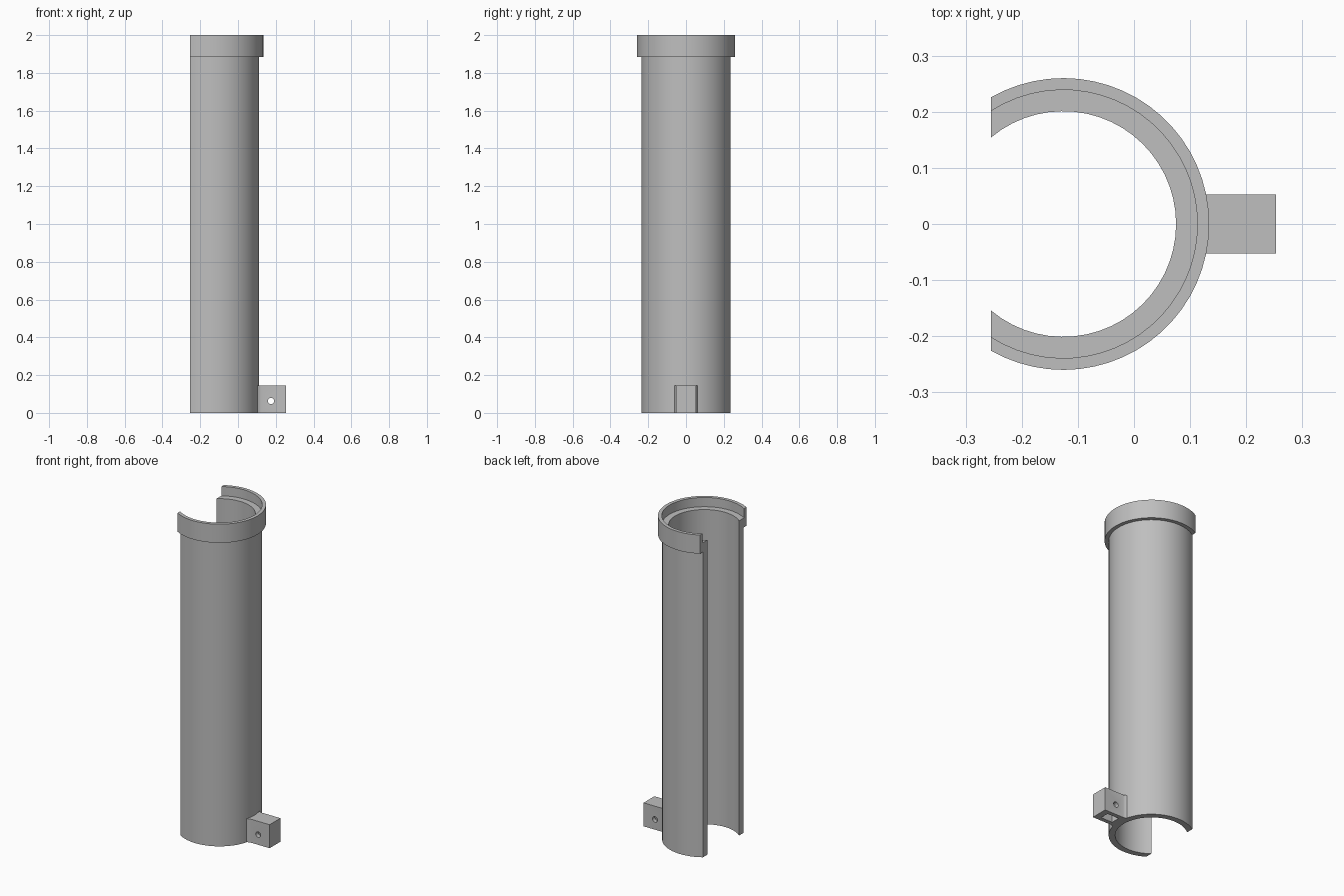
import bpy, bmesh, math
from mathutils import Matrix

if "Cube" in bpy.data.objects:
    bpy.data.objects.remove(bpy.data.objects["Cube"], do_unlink=True)

AXIS_X = -0.126      # centre of the round body
CUT_X = -0.255       # flat plane of the open side
STEPS = 40           # segments along each arc

grey = bpy.data.materials.new("plain grey")
grey.use_nodes = True
colour = (0.52, 0.52, 0.52, 1)
grey.diffuse_color = colour
grey.node_tree.nodes["Principled BSDF"].inputs["Base Color"].default_value = colour


def make_object(name, bm):
    bmesh.ops.recalc_face_normals(bm, faces=bm.faces)
    mesh = bpy.data.meshes.new(name)
    bm.to_mesh(mesh)
    bm.free()
    mesh.materials.append(grey)
    obj = bpy.data.objects.new(name, mesh)
    bpy.context.collection.objects.link(obj)
    return obj


def activate(obj):
    bpy.ops.object.select_all(action='DESELECT')
    obj.select_set(True)
    bpy.context.view_layer.objects.active = obj


def open_lathe(name, profile):
    """Sweep a closed (radius, z) profile round the axis, ending flat at CUT_X."""
    bm = bmesh.new()
    rails = []
    for r, z in profile:
        end = math.acos((CUT_X - AXIS_X) / r)
        angles = [end * (2 * i / STEPS - 1) for i in range(STEPS + 1)]
        rails.append([bm.verts.new((AXIS_X + r * math.cos(a), r * math.sin(a), z))
                      for a in angles])
    for a, b in zip(rails, rails[1:] + rails[:1]):
        for i in range(STEPS):
            bm.faces.new((a[i], a[i + 1], b[i + 1], b[i]))
    for i in (0, STEPS):
        bm.faces.new([rail[i] for rail in rails])
    return make_object(name, bm)


def prism(name, outline, height):
    bm = bmesh.new()
    base = bm.faces.new([bm.verts.new((x, y, 0)) for x, y in outline])
    top = bmesh.ops.extrude_face_region(bm, geom=[base])["geom"]
    bmesh.ops.translate(bm, vec=(0, 0, height),
                        verts=[v for v in top if isinstance(v, bmesh.types.BMVert)])
    return make_object(name, bm)


def cut(target, cutter):
    cutter.hide_render = True
    mod = target.modifiers.new("cut", 'BOOLEAN')
    mod.operation = 'DIFFERENCE'
    mod.solver = 'EXACT'
    mod.object = cutter
    activate(target)
    bpy.ops.object.modifier_apply(modifier=mod.name)
    bpy.data.objects.remove(cutter, do_unlink=True)


# Open tube with a stepped collar at the top
tube = open_lathe("tube_with_collar", [
    (0.201, 0), (0.237, 0), (0.237, 1.885), (0.26, 1.885),
    (0.26, 2), (0.239, 2), (0.239, 1.943), (0.201, 1.943)])

# Mounting lug, flared where it meets the tube
half = [(0.253, 0.053), (0.122, 0.053), (0.112, 0.056), (0.102, 0.062), (0.09, 0.062)]
lug = prism("mounting_lug", half + [(x, -y) for x, y in reversed(half)], 0.145)

# Pocket in the underside of the lug
bm = bmesh.new()
bmesh.ops.create_cube(bm, size=1, matrix=Matrix.Translation((0.175, 0, 0.03))
                      @ Matrix.Diagonal((0.08, 0.055, 0.16, 1)))
cut(lug, make_object("pocket_cutter", bm))

# Pin hole through the sides of the lug
bm = bmesh.new()
bmesh.ops.create_cone(bm, cap_ends=True, segments=24, radius1=0.017, radius2=0.017,
                      depth=0.3, matrix=Matrix.Translation((0.175, 0, 0.063))
                      @ Matrix.Rotation(math.pi / 2, 4, 'X'))
cut(lug, make_object("hole_cutter", bm))

for obj in (tube, lug):
    activate(obj)
    bpy.ops.object.shade_smooth_by_angle(angle=math.radians(30))
